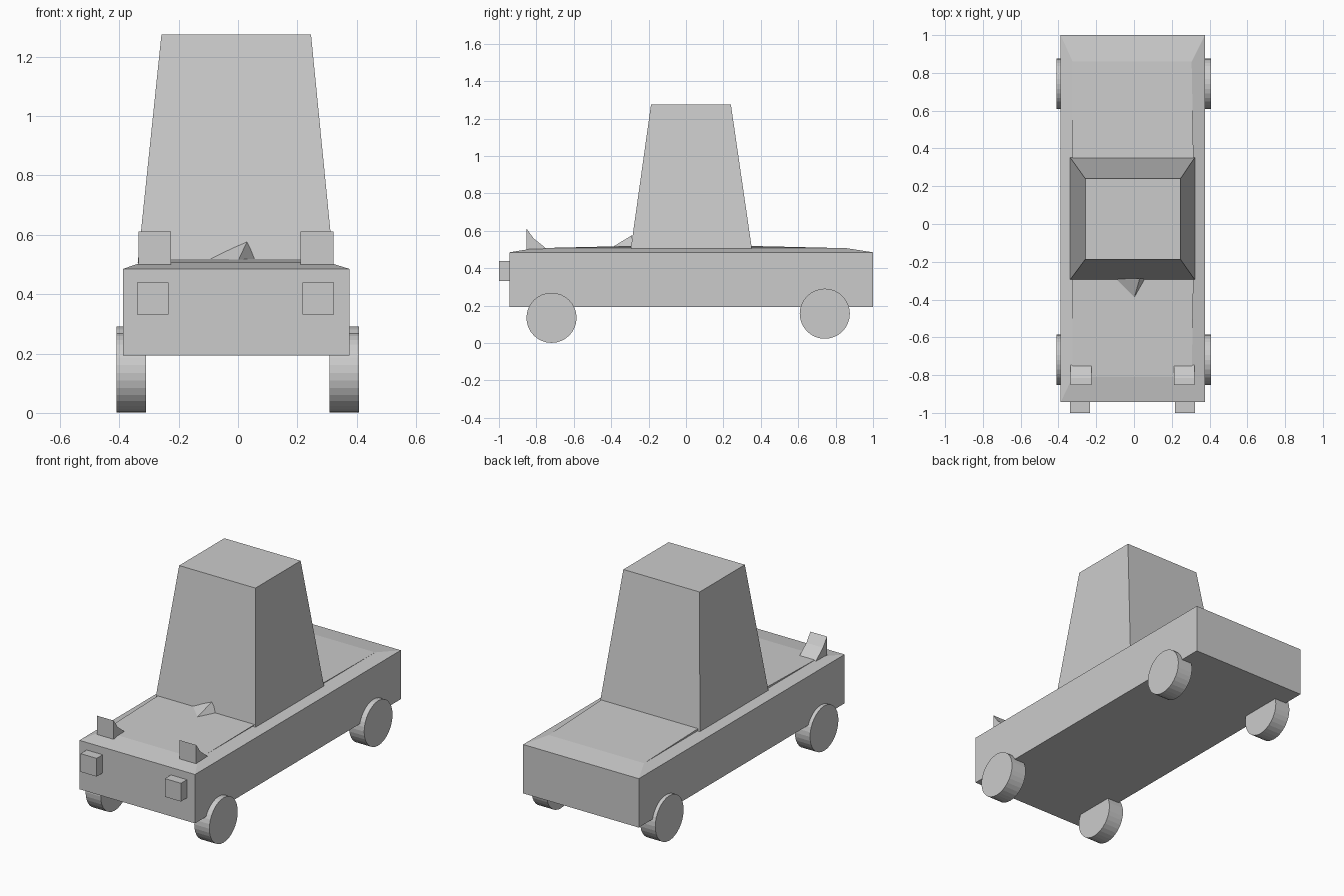
import bpy, bmesh, math

if "Cube" in bpy.data.objects:
    bpy.data.objects.remove(bpy.data.objects["Cube"])


def mesh_object(name, verts, faces):
    mesh = bpy.data.meshes.new(name)
    mesh.from_pydata(verts, [], faces)
    bm = bmesh.new()
    bm.from_mesh(mesh)
    bmesh.ops.recalc_face_normals(bm, faces=bm.faces)
    bm.to_mesh(mesh)
    bm.free()
    obj = bpy.data.objects.new(name, mesh)
    bpy.context.collection.objects.link(obj)
    return obj


def stacked(name, levels):
    """Loft rectangles given as (x0, x1, y0, y1, z), bottom to top."""
    verts = []
    for x0, x1, y0, y1, z in levels:
        verts += [(x0, y0, z), (x1, y0, z), (x1, y1, z), (x0, y1, z)]
    faces = [(3, 2, 1, 0)]
    for k in range(len(levels) - 1):
        b = 4 * k
        for i in range(4):
            j = (i + 1) % 4
            faces.append((b + i, b + j, b + 4 + j, b + 4 + i))
    b = len(verts) - 4
    faces.append((b, b + 1, b + 2, b + 3))
    return mesh_object(name, verts, faces)


def extruded(name, profile, x0, x1):
    """Extrude a (y, z) profile along x."""
    n = len(profile)
    verts = [(x, y, z) for x in (x0, x1) for y, z in profile]
    faces = [tuple(range(n)), tuple(range(n, 2 * n))]
    faces += [(i, (i + 1) % n, n + (i + 1) % n, n + i) for i in range(n)]
    return mesh_object(name, verts, faces)


# Body with a gently crowned deck
stacked("body", [
    (-0.388, 0.376, -0.943, 1.0, 0.193),
    (-0.388, 0.376, -0.943, 1.0, 0.485),
    (-0.325, 0.305, -0.81, 0.86, 0.507),
    (-0.325, 0.315, -0.30, 0.35, 0.519),
])

# Tall tapered cabin
stacked("cabin", [
    (-0.338, 0.322, -0.295, 0.352, 0.505),
    (-0.258, 0.246, -0.187, 0.240, 1.275),
])

# Headlights and hood fins
fin_profile = [(-0.853, 0.50), (-0.853, 0.612), (-0.815, 0.56), (-0.747, 0.505)]
for side, x in (("left", -0.287), ("right", 0.27)):
    stacked(side + "_headlight", [
        (x - 0.053, x + 0.053, -1.0, -0.93, 0.331),
        (x - 0.053, x + 0.053, -1.0, -0.93, 0.440),
    ])
    fx = x + 0.007 if side == "left" else x - 0.004
    extruded(side + "_hood_fin", fin_profile, fx - 0.055, fx + 0.055)

# Small hood ornament at the cabin base
mesh_object("hood_ornament",
            [(0.0, -0.395, 0.512), (-0.11, -0.285, 0.515),
             (0.062, -0.285, 0.515), (0.03, -0.29, 0.576)],
            [(0, 1, 2), (0, 1, 3), (0, 2, 3), (1, 2, 3)])

# Wheels
for end, y, z in (("front", -0.719, 0.135), ("rear", 0.742, 0.157)):
    for side, x in (("left", -0.36), ("right", 0.358)):
        bpy.ops.mesh.primitive_cylinder_add(
            vertices=32, radius=0.134, depth=0.1,
            location=(x, y, z), rotation=(0, math.pi / 2, 0))
        bpy.context.object.name = f"{end}_{side}_wheel"
